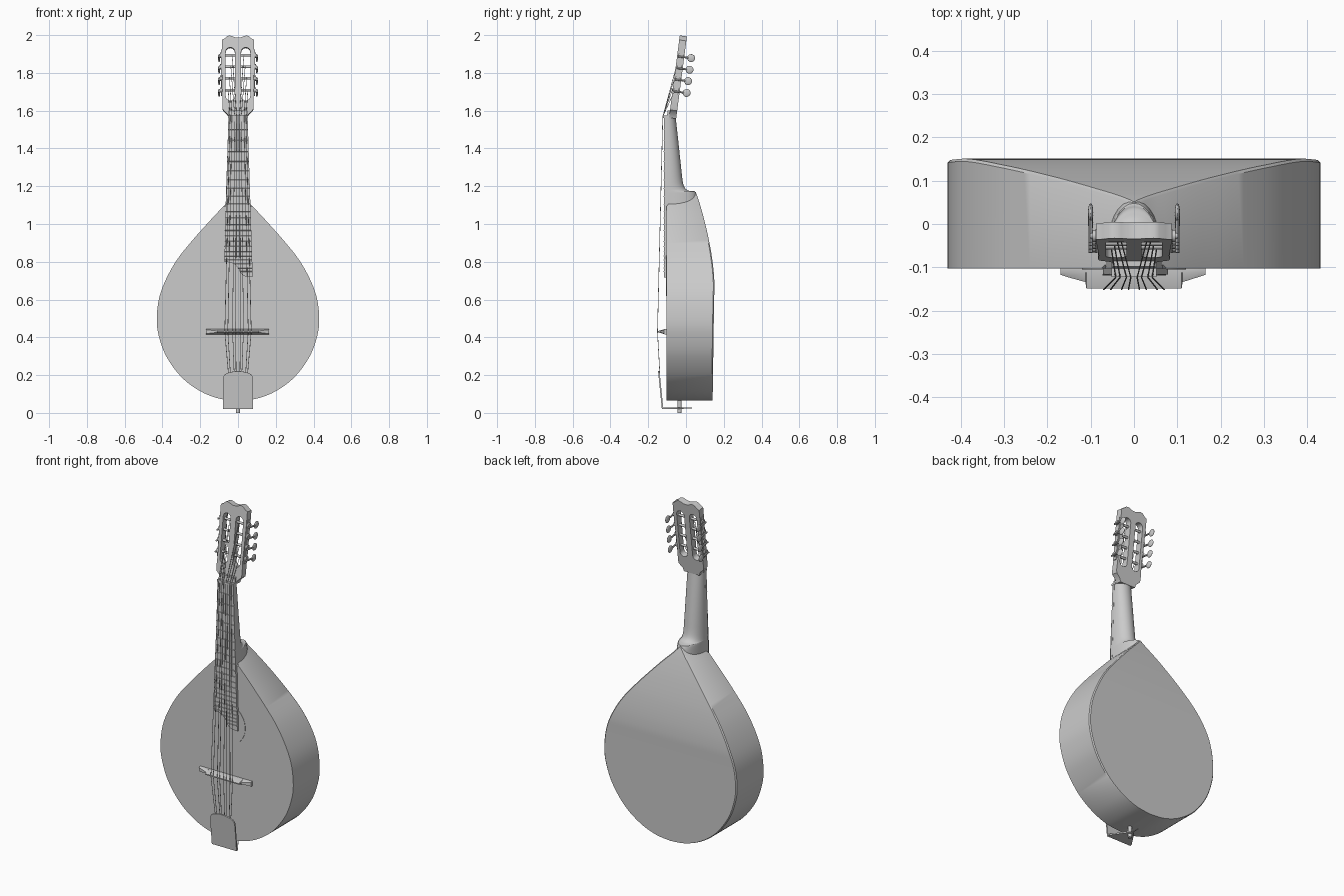
import bpy, bmesh, math
from mathutils import Matrix, Vector

if "Cube" in bpy.data.objects:
    bpy.data.objects.remove(bpy.data.objects["Cube"])

HEAD = Matrix.Translation((0, -0.067, 1.59)) @ Matrix.Rotation(-0.13, 4, 'X')


def finish(ob, angle=35):
    bpy.ops.object.select_all(action='DESELECT')
    ob.select_set(True)
    bpy.context.view_layer.objects.active = ob
    bpy.ops.object.shade_smooth_by_angle(angle=math.radians(angle))
    return ob


def from_bmesh(name, bm, mat=Matrix()):
    bmesh.ops.recalc_face_normals(bm, faces=bm.faces)
    me = bpy.data.meshes.new(name)
    bm.to_mesh(me)
    bm.free()
    me.transform(mat)
    ob = bpy.data.objects.new(name, me)
    bpy.context.collection.objects.link(ob)
    return finish(ob)


def loft(name, rings, mat=Matrix()):
    bm = bmesh.new()
    vs = [[bm.verts.new(p) for p in r] for r in rings]
    n = len(vs[0])
    for a, b in zip(vs, vs[1:]):
        for i in range(n):
            bm.faces.new((a[i], a[(i + 1) % n], b[(i + 1) % n], b[i]))
    bm.faces.new(vs[0])
    bm.faces.new(vs[-1])
    return from_bmesh(name, bm, mat)


def rod(name, p, q, r, segs=16, mat=Matrix()):
    p, q = Vector(p), Vector(q)
    bm = bmesh.new()
    m = Matrix.Translation((p + q) / 2) @ (q - p).to_track_quat('Z', 'Y').to_matrix().to_4x4()
    bmesh.ops.create_cone(bm, cap_ends=True, segments=segs, radius1=r, radius2=r,
                          depth=(q - p).length, matrix=m)
    return from_bmesh(name, bm, mat)


def curve_object(name, loops, cyclic, dim, **props):
    cu = bpy.data.curves.new(name, 'CURVE')
    cu.dimensions = dim
    for k, v in props.items():
        setattr(cu, k, v)
    for pts in loops:
        s = cu.splines.new('POLY')
        s.points.add(len(pts) - 1)
        for sp, p in zip(s.points, pts):
            sp.co = (*Vector(p).to_3d(), 1)
        s.use_cyclic_u = cyclic
    ob = bpy.data.objects.new(name, cu)
    bpy.context.collection.objects.link(ob)
    bpy.ops.object.select_all(action='DESELECT')
    ob.select_set(True)
    bpy.context.view_layer.objects.active = ob
    bpy.ops.object.convert(target='MESH')
    return bpy.context.view_layer.objects.active


def prism(name, loops, y0, y1, mat=Matrix()):
    # outline in x,z (extra loops are holes), thickness along y
    ob = curve_object(name, loops, True, '2D', fill_mode='BOTH', extrude=(y1 - y0) / 2)
    ob.data.transform(mat @ Matrix.Translation((0, (y0 + y1) / 2, 0)) @ Matrix.Rotation(math.pi / 2, 4, 'X'))
    return finish(ob)


def spline(pts, steps=6):
    out = []
    for i in range(len(pts) - 1):
        a, b, c, d = [Vector(pts[min(max(i + k, 0), len(pts) - 1)]) for k in (-1, 0, 1, 2)]
        for s in range(steps):
            t = s / steps
            out.append(0.5 * (2 * b + (c - a) * t + (2 * a - 5 * b + 4 * c - d) * t * t
                              + (3 * b - a - 3 * c + d) * t ** 3))
    return out + [Vector(pts[-1])]


def lerp_table(table, z):
    for (z0, v0), (z1, v1) in zip(table, table[1:]):
        if z <= z1:
            return v0 + (v1 - v0) * (z - z0) / (z1 - z0)
    return table[-1][1]


# Teardrop body: half outline (x, z) lofted upward with a back that bends to the heel
half = spline([(0.004, 0.065), (0.1, 0.076), (0.2, 0.115), (0.3, 0.19), (0.38, 0.3), (0.42, 0.41),
               (0.43, 0.5), (0.417, 0.61), (0.38, 0.71), (0.32, 0.815), (0.24, 0.915), (0.16, 1.005),
               (0.095, 1.075), (0.045, 1.125), (0.02, 1.153), (0.004, 1.17)])
back = [(p.y, p.x) for p in spline([(0.14, 0.0), (0.148, 0.55), (0.15, 0.7), (0.135, 0.84),
                                    (0.107, 0.98), (0.075, 1.1), (0.05, 1.175)])]
rings = []
for p in half:
    x, z = p.x, p.y
    yb, e = lerp_table(back, z), min(0.006, x * 0.5)
    front = -0.103 if z < 1.1 else -0.095
    rings.append([(-x, front, z), (x, front, z), (x, yb - e, z), (x - e, yb, z),
                  (e - x, yb, z), (-x, yb - e, z)])
loft("body", rings)

# Sound hole inlay on the soundboard
rod("sound_hole_disc", (0, -0.1, 0.74), (0, -0.105, 0.74), 0.12, 64)

# Neck with flared heel
profile = spline([(1.08, 0.07), (1.165, 0.052), (1.172, 0.035), (1.178, 0.01), (1.195, -0.008),
                  (1.23, -0.018), (1.3, -0.026), (1.45, -0.042), (1.57, -0.055), (1.6, -0.055)], 4)
rings = []
for p in profile:
    z, yb = p
    w = 0.05 + (1.57 - min(z, 1.57)) * 0.033
    yf = -0.104 if z < 1.575 else -0.098
    rings.append([(w * math.cos(math.pi * k / 16), yf + (yb - yf) * math.sin(math.pi * k / 16) ** 0.85
                   if 0 < k < 16 else yf, z) for k in range(17)])
loft("neck", rings)

# Fretboard with swept lower end
sweep = [tuple(p) for p in spline([(-0.072, 0.8), (-0.03, 0.793), (-0.003, 0.772), (0.015, 0.74),
                                   (0.035, 0.724), (0.078, 0.718)], 5)]
prism("fretboard", [sweep + [(0.051, 1.565), (-0.051, 1.565)]], -0.117, -0.102)

# Frets, nut
for n in range(1, 23):
    z = 1.565 - 1.135 * (1 - 2 ** (-n / 12))
    w = 0.051 + (1.565 - z) * 0.028
    left = -w
    if z < 0.8:
        left = min(p[0] for p in sweep if p[1] < z)
    rod("fret", (left, -0.117, z), (w, -0.117, z), 0.0025, 6)
prism("nut", [[(-0.052, 1.562), (0.052, 1.562), (0.052, 1.574), (-0.052, 1.574)]], -0.122, -0.09)

# Slotted headstock with scalloped top
side = [(0.05, -0.03), (0.055, -0.012), (0.08, 0.012), (0.083, 0.03), (0.081, 0.1), (0.086, 0.3),
        (0.086, 0.385), (0.072, 0.392), (0.058, 0.405), (0.045, 0.409), (0.03, 0.405), (0.012, 0.398)]
outline = side + [(-x, z) for x, z in reversed(side)]


def slot(cx):
    r, lo, hi = 0.024, 0.086, 0.322
    return [(cx + r * math.cos(a), (hi if k < 13 else lo) + r * math.sin(a))
            for k in range(26) for a in [math.pi * (k if k < 13 else k - 1) / 12]]


prism("headstock", [outline, slot(-0.041), slot(0.041)], -0.019, 0.019, HEAD)

# Tuning machines on both sides
posts = [0.12, 0.183, 0.244, 0.306]
for s in (-1, 1):
    for v in posts:
        rod("roller", (s * 0.014, 0, v), (s * 0.1, 0, v), 0.007, 12, HEAD)
        rod("gear", (s * 0.088, 0, v), (s * 0.096, 0, v), 0.014, 14, HEAD)
        rod("worm_shaft", (s * 0.1, -0.014, v - 0.008), (s * 0.1, 0.045, v - 0.008), 0.005, 10, HEAD)
        bm = bmesh.new()
        bmesh.ops.create_uvsphere(bm, u_segments=20, v_segments=10, radius=1, matrix=HEAD @
                                  Matrix.Translation((s * 0.1, 0.056, v - 0.008)) @
                                  Matrix.Diagonal((0.006, 0.021, 0.021, 1)))
        from_bmesh("tuner_button", bm)
    prism("tuner_plate", [[(s * 0.084, 0.09), (s * 0.089, 0.09), (s * 0.089, 0.335), (s * 0.084, 0.335)]],
          -0.012, 0.012, HEAD)

# Strings in four pairs: tailpiece, bridge, nut, roller
paths = []
for i in range(8):
    k = (i // 2 - 1.5) / 1.5
    off = 1 if i % 2 else -1
    s = -1 if i < 4 else 1
    j = i if i < 4 else 7 - i
    end = HEAD @ Vector((s * (0.052 - 0.007 * j), -0.007, posts[j]))
    paths.append([(k * 0.045 + off * 0.005, -0.138, 0.2), (k * 0.062 + off * 0.008, -0.151, 0.43),
                  (k * 0.037 + off * 0.005, -0.123, 1.568), end])
finish(curve_object("strings", paths, False, '3D', bevel_depth=0.0016, bevel_resolution=1))

# Bridge, a wedge with lowered ends
rings = []
for x, y, t in ((-0.17, -0.117, 0.011), (-0.155, -0.122, 0.009), (-0.112, -0.134, 0.004),
                (-0.11, -0.149, 0.003), (0.11, -0.149, 0.003), (0.112, -0.134, 0.004),
                (0.15, -0.122, 0.009), (0.165, -0.117, 0.011)):
    rings.append([(x, -0.101, 0.416), (x, -0.112, 0.416), (x, y, 0.43 - t), (x, y, 0.43 + t),
                  (x, -0.112, 0.444), (x, -0.101, 0.444)])
loft("bridge", rings)

# Tailpiece: rounded cover, tapered bottom bracket, end pin
arch = [tuple(p) for p in spline([(0.08, 0.16), (0.076, 0.195), (0.055, 0.212), (0, 0.222),
                                  (-0.055, 0.212), (-0.076, 0.195), (-0.08, 0.16)], 4)]
tilt = Matrix.Translation((0, -0.124, 0.022)) @ Matrix.Rotation(0.1, 4, 'X') @ Matrix.Translation((0, 0, -0.022))
prism("tailpiece_cover", [[(-0.08, 0.022), (0.08, 0.022)] + arch], -0.004, 0.004, tilt)
plan = [(-0.08, -0.127), (0.08, -0.127), (0.078, -0.112), (0.018, -0.022), (0, -0.012),
        (-0.018, -0.022), (-0.078, -0.112)]
loft("tailpiece_bracket", [[(x, y, z) for x, y in plan] for z in (0.021, 0.029)])
rod("end_pin", (0, -0.034, 0), (0, -0.034, 0.075), 0.011)
rod("bracket_pin", (0, -0.03, 0.025), (0, 0.033, 0.025), 0.003, 8)
